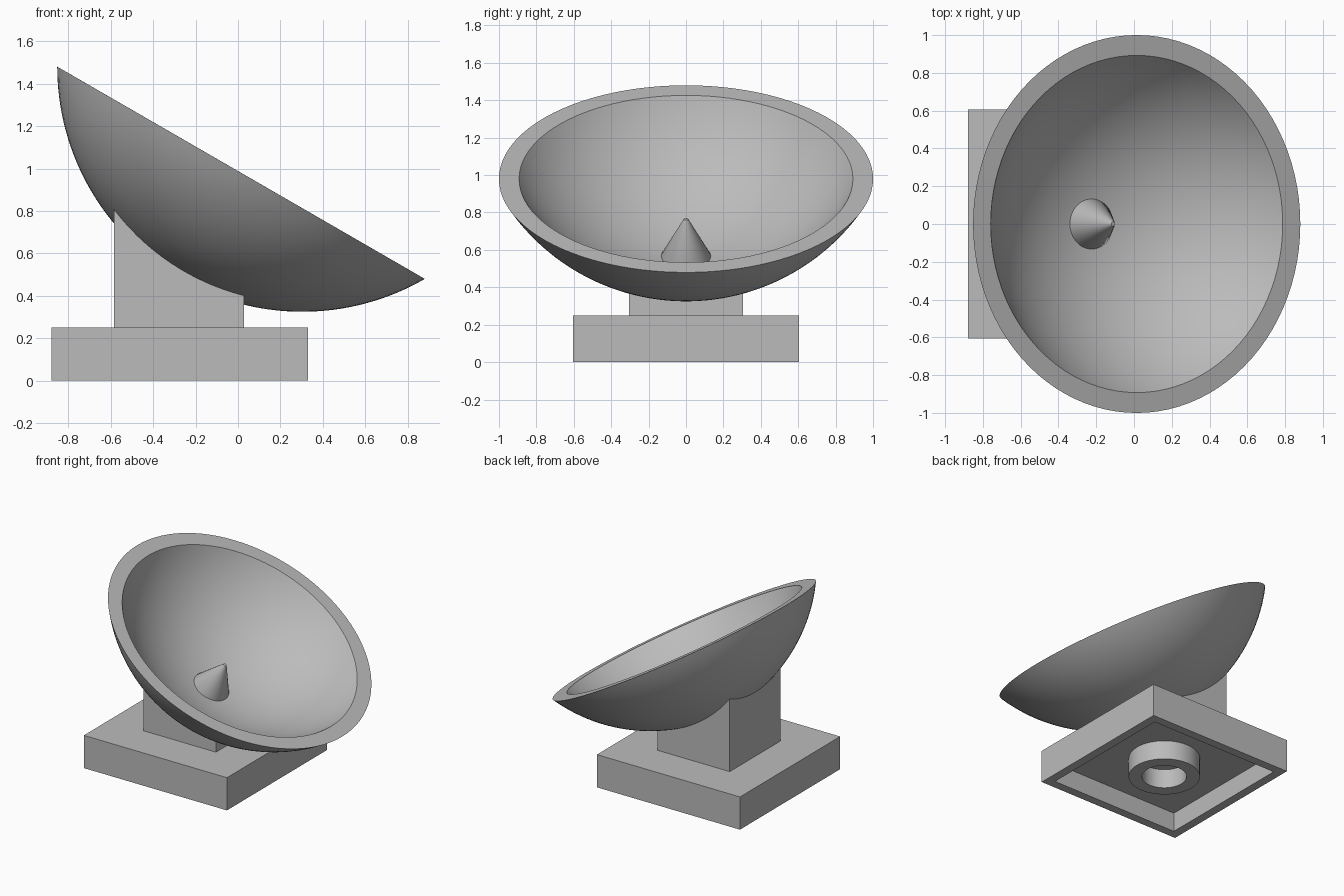
import bpy, bmesh
from math import sin, cos, pi, radians, sqrt
from mathutils import Matrix, Vector

cube = bpy.data.objects.get("Cube")
if cube:
    bpy.data.objects.remove(cube)

grey = bpy.data.materials.new("plain grey")
grey.use_nodes = True
colour = (0.5, 0.5, 0.5, 1)
grey.diffuse_color = colour
grey.node_tree.nodes["Principled BSDF"].inputs["Base Color"].default_value = colour


def finish(name, bm, matrix=Matrix(), smooth=False):
    bmesh.ops.recalc_face_normals(bm, faces=bm.faces)
    mesh = bpy.data.meshes.new(name)
    bm.to_mesh(mesh)
    bm.free()
    obj = bpy.data.objects.new(name, mesh)
    bpy.context.collection.objects.link(obj)
    mesh.materials.append(grey)
    obj.matrix_world = matrix
    if smooth:
        bpy.ops.object.select_all(action='DESELECT')
        obj.select_set(True)
        bpy.context.view_layer.objects.active = obj
        bpy.ops.object.shade_smooth_by_angle(angle=radians(30))
    return obj


def lathe(name, profile, matrix=Matrix(), closed=False, steps=96):
    """Turn a profile of (radius, height) points around the local z axis."""
    bm = bmesh.new()
    verts = [bm.verts.new((r, 0, z)) for r, z in profile]
    edges = [bm.edges.new(pair) for pair in zip(verts, verts[1:])]
    if closed:
        edges.append(bm.edges.new((verts[-1], verts[0])))
    bmesh.ops.spin(bm, geom=verts + edges, cent=(0, 0, 0), axis=(0, 0, 1),
                   angle=2 * pi, steps=steps)
    bmesh.ops.remove_doubles(bm, verts=bm.verts, dist=0.0005)
    return finish(name, bm, matrix, smooth=True)


def box(low, high):
    bm = bmesh.new()
    low, high = Vector(low), Vector(high)
    bmesh.ops.create_cube(bm, size=1, matrix=Matrix.Translation((low + high) / 2)
                          @ Matrix.Diagonal((high - low).to_4d()))
    return bm


def arc(radius, end, steps=32):
    """Bowl section from the pole up to the given angle."""
    return [(radius * sin(end * i / steps), -radius * cos(end * i / steps))
            for i in range(steps + 1)]


# Dish: spherical shell with a flat rim, tilted towards +x
OUTER, INNER = 1.155, 1.063
centre = Vector((0.303, 0, 1.48))
tilt = Matrix.Translation(centre) @ Matrix.Rotation(radians(30), 4, 'Y')
lathe("dish", arc(OUTER, radians(60)) + arc(INNER, radians(57.1))[::-1], tilt)

# Feed cone standing at the pole of the dish
lathe("feed_cone", [(0, -INNER - 0.01), (0.137, -INNER - 0.01), (0.137, -INNER),
                    (0.012, 0.237 - INNER), (0, 0.237 - INNER)], tilt, steps=48)

# Column: its top follows the bowl, hidden inside the shell
bm = bmesh.new()
bmesh.ops.create_grid(bm, x_segments=16, y_segments=16, size=0.306,
                      matrix=Matrix.Translation((-0.278, 0, 0.25)))
top = bmesh.ops.extrude_face_region(bm, geom=bm.faces[:])["geom"]
for v in top:
    if isinstance(v, bmesh.types.BMVert):
        flat = (v.co.x - centre.x) ** 2 + v.co.y ** 2
        v.co.z = centre.z - sqrt(1.11 ** 2 - flat)
finish("column", bm)

# Base: block hollowed from below
bm = box((-0.88, -0.605, 0), (0.33, 0.605, 0.25))
under = min(bm.faces, key=lambda f: f.calc_center_median().z)
bmesh.ops.inset_individual(bm, faces=[under], thickness=0.093)
for v in under.verts:
    v.co.z = 0
pocket = bmesh.ops.extrude_discrete_faces(bm, faces=[under])["faces"][0]
for v in pocket.verts:
    v.co.z = 0.145
finish("base", bm)

# Round socket inside the hollow
lathe("socket", [(0.155, 0), (0.248, 0), (0.248, 0.15), (0.155, 0.15)],
      Matrix.Translation((-0.275, 0, 0)), closed=True, steps=64)
